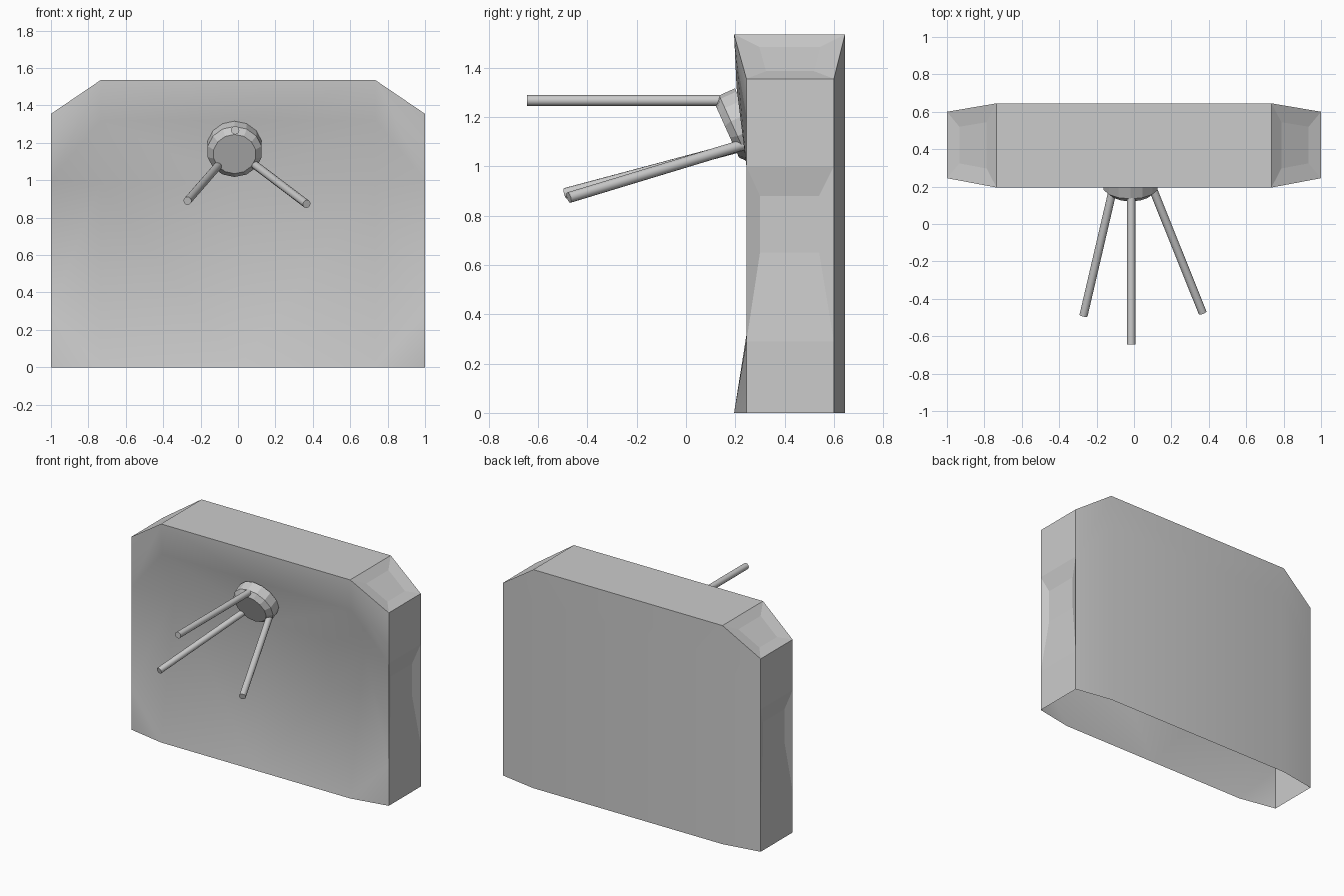
import bpy, bmesh
from mathutils import Vector

if "Cube" in bpy.data.objects:
    bpy.data.objects.remove(bpy.data.objects["Cube"])

XI, XO = 0.735, 1.0        # corner column and outer edge
TOP, SHOULDER = 1.535, 1.355


def add_object(name, bm):
    mesh = bpy.data.meshes.new(name)
    bm.to_mesh(mesh)
    bm.free()
    obj = bpy.data.objects.new(name, mesh)
    bpy.context.collection.objects.link(obj)
    return obj


def face(bm, pts, smooth=False):
    f = bm.faces.new([bm.verts.new(p) for p in pts])
    f.smooth = smooth


def dented(bm, outer, inner):
    """Four slopes leading to a sunken panel."""
    for i in range(4):
        j = (i + 1) % 4
        face(bm, [outer[i], outer[j], inner[j], inner[i]])
    face(bm, inner)


# Cabinet: right half as an open-bottomed shell, then mirrored
# The front leans back to a waist, then overhangs; the back is upright
bm = bmesh.new()
for edge_y, mid_y, waist_y, brow_y in ((0.245, 0.195, 0.35, 0.205),
                                       (0.60, 0.645, 0.645, 0.645)):
    rows = [(0, mid_y, 0), (0.98, waist_y, 0.29),
            (1.32, brow_y, 1.0), (TOP, mid_y, SHOULDER)]
    for i, ((z0, y0, e0), (z1, y1, e1)) in enumerate(zip(rows, rows[1:])):
        face(bm, [(0, y0, z0), (XI, y0, z0), (XI, y1, z1), (0, y1, z1)], True)
        # bevelled corner, split so the creases run towards the dent
        a, b = (XI, y0, z0), (XO, edge_y, e0)
        c, d = (XO, edge_y, e1), (XI, y1, z1)
        tris = [(a, b, d), (b, c, d)] if i == 2 else [(a, b, c), (a, c, d)]
        for t in tris:
            face(bm, t, True)

# Top
face(bm, [(0, 0.195, TOP), (XI, 0.195, TOP), (XI, 0.645, TOP), (0, 0.645, TOP)])

# Side wall with sunken panel
for z0, z1 in ((0, 0.29), (1.0, SHOULDER)):
    face(bm, [(XO, 0.245, z0), (XO, 0.60, z0), (XO, 0.60, z1), (XO, 0.245, z1)])
dented(bm,
       [(XO, 0.245, 0.29), (XO, 0.60, 0.29), (XO, 0.60, 1.0), (XO, 0.245, 1.0)],
       [(0.975, 0.30, 0.65), (0.975, 0.54, 0.65), (0.975, 0.54, 0.88), (0.975, 0.30, 0.88)])

# Sloped shoulder with sunken panel
corners = [Vector(p) for p in ((XO, 0.245, SHOULDER), (XO, 0.60, SHOULDER),
                               (XI, 0.645, TOP), (XI, 0.195, TOP))]
centre = sum(corners, Vector()) / 4
push = Vector((-0.56, 0, -0.83)) * 0.012
dented(bm, corners, [c.lerp(centre, 0.45) + push for c in corners])

bmesh.ops.remove_doubles(bm, verts=bm.verts, dist=0.0005)
bmesh.ops.recalc_face_normals(bm, faces=bm.faces)
# make sure the shell faces outward
top = max(bm.faces, key=lambda f: f.calc_center_median().z)
if top.normal.z < 0:
    bmesh.ops.reverse_faces(bm, faces=bm.faces)
cabinet = add_object("cabinet", bm)
mirror = cabinet.modifiers.new("mirror", 'MIRROR')
mirror.use_axis[0] = True


def tapered(name, start, end, r0, r1, sides, smooth=False):
    """Cylinder or cone frustum between two points."""
    a, b = Vector(start), Vector(end)
    bm = bmesh.new()
    bmesh.ops.create_cone(bm, cap_ends=True, segments=sides,
                          radius1=r0, radius2=r1, depth=(b - a).length)
    for f in bm.faces:
        f.smooth = smooth and len(f.verts) == 4
    obj = add_object(name, bm)
    obj.rotation_mode = 'QUATERNION'
    obj.rotation_quaternion = (b - a).to_track_quat('Z', 'Y')
    obj.location = (a + b) / 2
    return obj


# Tilted hub: base drum and bevelled cap
axis = Vector((0, -0.91, -0.41)).normalized()
front = Vector((-0.018, 0.168, 1.14))
tapered("hub_base", front - axis * 0.10, front - axis * 0.03, 0.148, 0.148, 14)
tapered("hub_cap", front - axis * 0.03, front, 0.148, 0.115, 14)

# Three barrier arms
arms = {
    "arm_upper": ((-0.015, 0.17, 1.267), (-0.015, -0.645, 1.267)),
    "arm_left": ((-0.10, 0.24, 1.085), (-0.27, -0.49, 0.89)),
    "arm_right": ((0.08, 0.24, 1.09), (0.367, -0.475, 0.873)),
}
for name, (a, b) in arms.items():
    tapered(name, a, b, 0.022, 0.022, 12, True)
